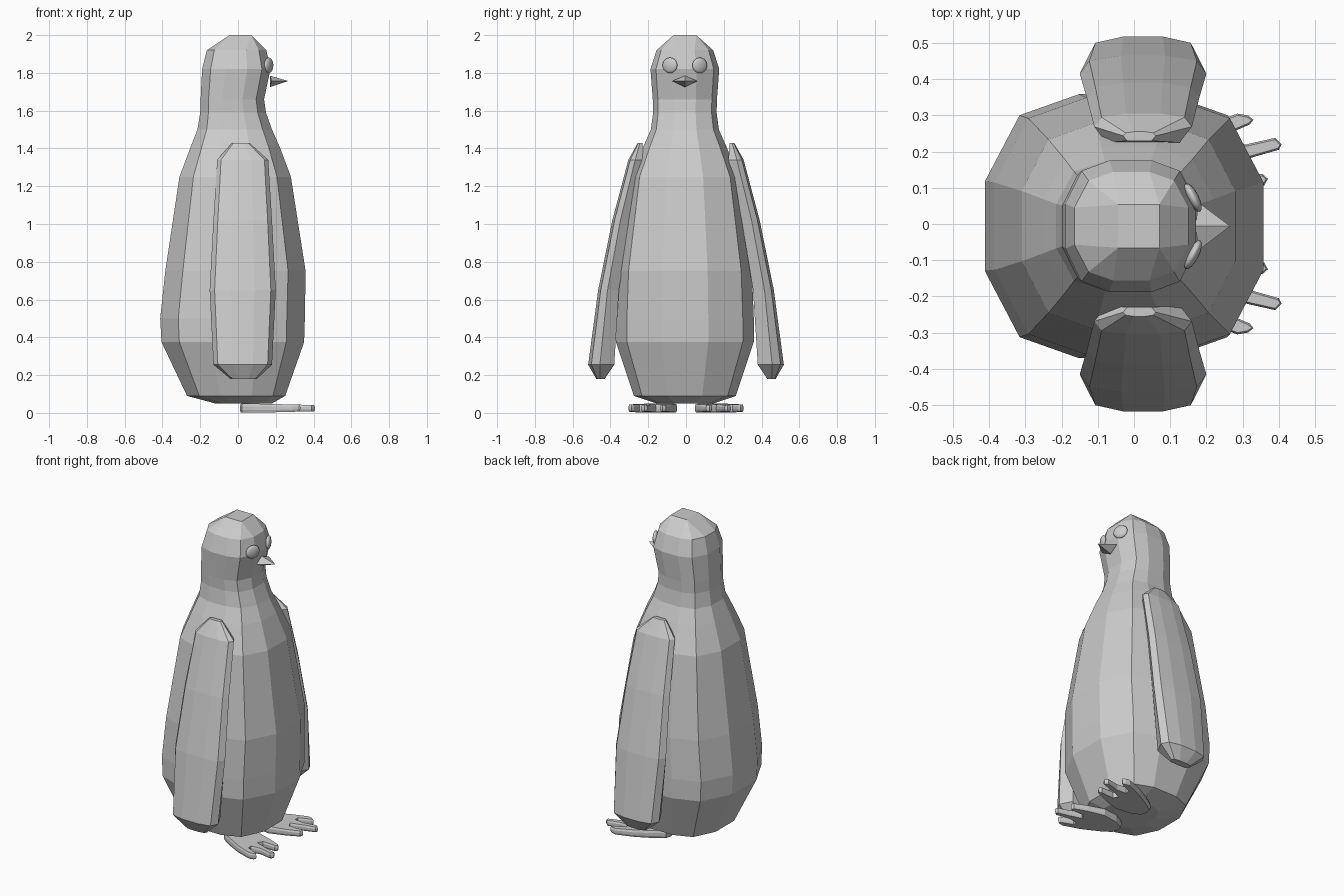
import bpy, bmesh, math
from mathutils import Matrix, Vector

if "Cube" in bpy.data.objects:
    bpy.data.objects.remove(bpy.data.objects["Cube"])

grey = bpy.data.materials.new("plain_grey")
grey.diffuse_color = (0.6, 0.6, 0.6, 1)
grey.use_nodes = True
grey.node_tree.nodes["Principled BSDF"].inputs["Base Color"].default_value = grey.diffuse_color


def finish(bm, name):
    """Weld, fix normals and turn a bmesh into an object."""
    bmesh.ops.remove_doubles(bm, verts=bm.verts, dist=0.0005)
    bmesh.ops.recalc_face_normals(bm, faces=bm.faces)
    me = bpy.data.meshes.new(name)
    bm.to_mesh(me)
    bm.free()
    me.materials.append(grey)
    ob = bpy.data.objects.new(name, me)
    bpy.context.collection.objects.link(ob)
    return ob


def loft(name, rings):
    """Skin a stack of rings with equal point counts and cap both ends."""
    bm = bmesh.new()
    vs = [[bm.verts.new(p) for p in r] for r in rings]
    n = len(vs[0])
    for a, b in zip(vs, vs[1:]):
        for i in range(n):
            j = (i + 1) % n
            bm.faces.new((a[i], a[j], b[j], b[i]))
    bm.faces.new(vs[0][::-1])
    bm.faces.new(vs[-1])
    return finish(bm, name)


# Body and head: twelve-sided rings, (height, back x, front x, half width)
MID_Y = -0.006
quarter = [(1, 0.34), (0.75, 0.84), (0.32, 1)]
section = (quarter + [(-x, y) for x, y in quarter[::-1]]
           + [(-x, -y) for x, y in quarter] + [(x, -y) for x, y in quarter[::-1]])
profile = [(0.05, -0.12, 0.18, 0.15), (0.09, -0.27, 0.25, 0.27),
           (0.375, -0.405, 0.35, 0.365), (0.5, -0.412, 0.354, 0.365),
           (0.75, -0.385, 0.358, 0.355), (1.25, -0.31, 0.28, 0.285),
           (1.41, -0.25, 0.22, 0.22), (1.5, -0.215, 0.18, 0.18),
           (1.59, -0.2, 0.148, 0.168), (1.66, -0.198, 0.138, 0.17),
           (1.82, -0.19, 0.172, 0.182), (1.92, -0.165, 0.15, 0.15)]
rings = [[((f + b) / 2 + x * (f - b) / 2, MID_Y + y * w, z) for x, y in section]
         for z, b, f, w in profile]
# Crown: every three points meet at a corner of a small square
rings.append([(0.013 + math.copysign(0.057, x), MID_Y + math.copysign(0.06, y), 2.0)
              for x, y in section])
loft("body", rings)

# Flippers: (height, back x, front x, inner y, outer y)
flipper = [(0.18, -0.04, 0.1, 0.43, 0.475), (0.255, -0.13, 0.18, 0.38, 0.518),
           (0.65, -0.15, 0.2, 0.355, 0.465), (1.02, -0.13, 0.18, 0.295, 0.39),
           (1.34, -0.11, 0.16, 0.225, 0.305), (1.43, -0.03, 0.06, 0.23, 0.255)]
blade = [(-0.35, 1), (0.35, 1), (0.85, 0.75), (1, 0.1),
         (0.75, -1), (-0.75, -1), (-1, 0.1), (-0.85, 0.75)]

# Webbed foot outline, heel first, running round the three toes
foot = [(0.01, 0.13), (0.02, 0.09), (0.08, 0.06), (0.18, 0.047), (0.28, 0.075),
        (0.36, 0.107), (0.37, 0.125), (0.355, 0.138), (0.27, 0.135), (0.255, 0.16),
        (0.33, 0.185), (0.4, 0.205), (0.408, 0.22), (0.39, 0.238), (0.31, 0.22),
        (0.25, 0.225), (0.25, 0.245), (0.32, 0.275), (0.33, 0.288), (0.315, 0.3),
        (0.285, 0.305), (0.18, 0.265), (0.08, 0.21), (0.02, 0.17)]


def foot_layer(side, level, inset):
    """Foot outline at a level from -1 to 1, thinner towards the toes."""
    out = []
    for i, (x, y) in enumerate(foot):
        a, b = Vector(foot[i - 1]), Vector(foot[(i + 1) % len(foot)])
        t = (b - a).normalized()
        half = 0.024 - 0.025 * max(0, x - 0.1)
        out.append((x - t.y * inset, side * (y + t.x * inset),
                    0.025 + level * half))
    return out


for side, tag in ((1, "left"), (-1, "right")):
    loft(tag + "_flipper",
         [[((f + b) / 2 + x * (f - b) / 2,
            side * ((o + i) / 2 + y * (o - i) / 2), z) for x, y in blade]
          for z, b, f, i, o in flipper])
    loft(tag + "_foot", [foot_layer(side, -1, 0.005), foot_layer(side, -0.4, 0),
                         foot_layer(side, 0.4, 0), foot_layer(side, 1, 0.005)])
    # Eye: flattened ball turned to lie on the side of the face
    bm = bmesh.new()
    turn = Matrix.Rotation(side * math.radians(27), 4, 'Z')
    bmesh.ops.create_uvsphere(
        bm, u_segments=16, v_segments=10, radius=1,
        matrix=Matrix.Translation((0.163, MID_Y + side * 0.079, 1.84)) @ turn
        @ Matrix.Diagonal((0.016, 0.044, 0.041, 1)))
    eye = finish(bm, tag + "_eye")
    for p in eye.data.polygons:
        p.use_smooth = True

# Beak: four-sided spike
bm = bmesh.new()
tip = bm.verts.new((0.266, MID_Y, 1.757))
base = [bm.verts.new(p) for p in ((0.17, MID_Y, 1.785), (0.178, 0.06, 1.757),
                                  (0.17, MID_Y, 1.725), (0.178, -0.073, 1.757))]
for i in range(4):
    bm.faces.new((base[i], base[(i + 1) % 4], tip))
bm.faces.new(base)
finish(bm, "beak")
